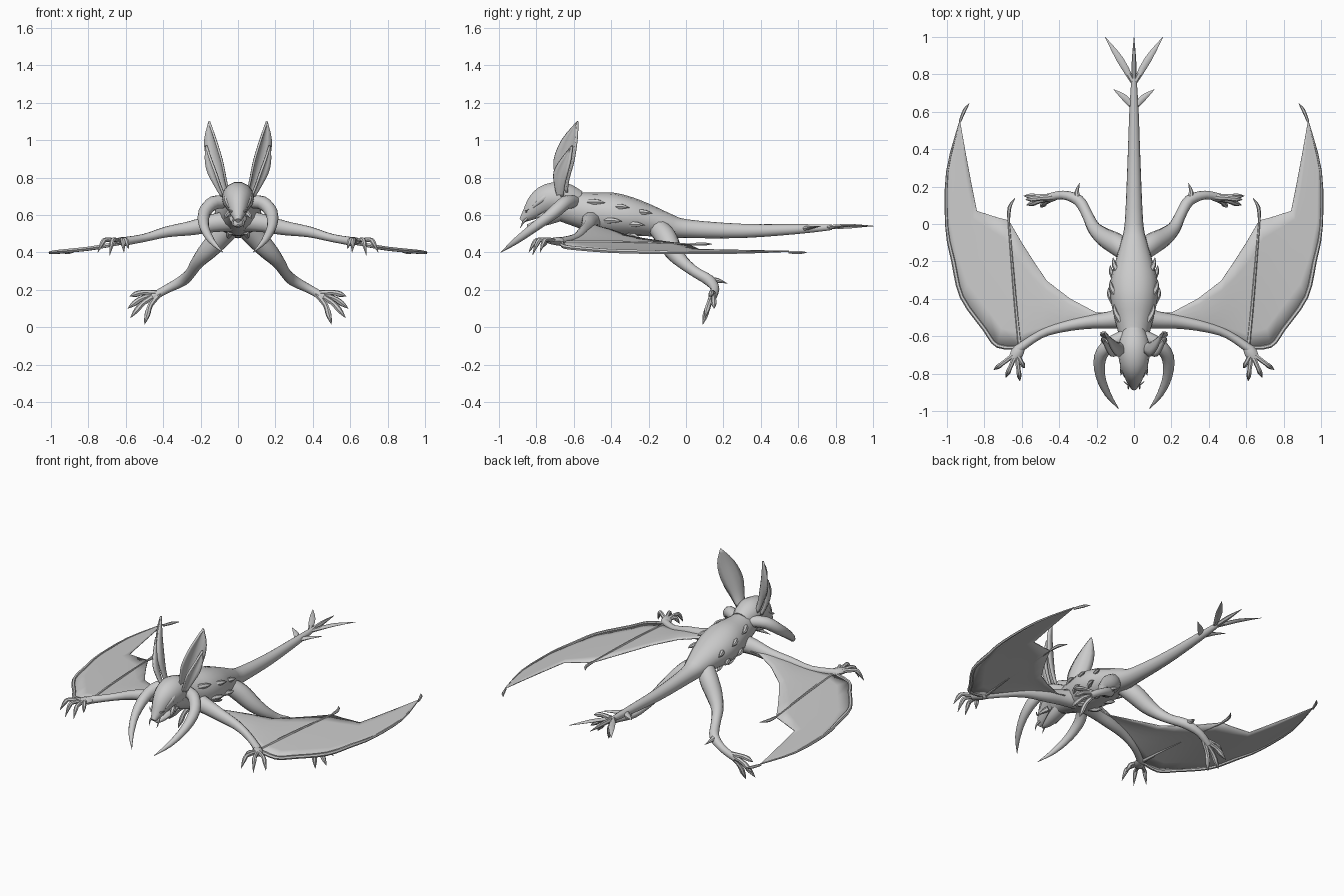
import bpy, bmesh, math
from mathutils import Vector

skin = bpy.data.materials.new("grey_skin")
skin.diffuse_color = (0.6, 0.6, 0.6, 1)


def finish(name, bm, mirror, thickness=0):
    bmesh.ops.recalc_face_normals(bm, faces=bm.faces)
    me = bpy.data.meshes.new(name)
    bm.to_mesh(me)
    bm.free()
    me.materials.append(skin)
    ob = bpy.data.objects.new(name, me)
    bpy.context.collection.objects.link(ob)
    if thickness:
        s = ob.modifiers.new("thickness", 'SOLIDIFY')
        s.thickness, s.offset = thickness, 0
    if mirror:
        ob.modifiers.new("mirror", 'MIRROR')
    return ob


def spline(pts, steps):
    """Smooth curve through points of any dimension."""
    out = []
    P = [Vector(p) for p in pts]
    for i in range(len(P) - 1):
        a, b, c, d = P[max(i - 1, 0)], P[i], P[i + 1], P[min(i + 2, len(P) - 1)]
        for k in range(steps):
            t = k / steps
            out.append(b + (c - a) * t / 2 + (a * 2 - b * 5 + c * 4 - d) * t * t / 2
                       + (b * 3 - a - c * 3 + d) * t ** 3 / 2)
    return out + [P[-1]]


def tube(name, pts, radii, mirror=True, sides=10, steps=3, up=(0, 0, 1)):
    """Sweep an ellipse along a path; a radius may be (width, height)."""
    radii = [r if isinstance(r, tuple) else (r, r) for r in radii]
    path = spline(pts, steps)
    size = spline([(r[0], r[1], 0) for r in radii], steps)
    bm = bmesh.new()
    rings = []
    for i, p in enumerate(path):
        t = path[min(i + 1, len(path) - 1)] - path[max(i - 1, 0)]
        side = t.cross(Vector(up)).normalized()
        top = side.cross(t).normalized()
        w, h = max(size[i].x, 0.001), max(size[i].y, 0.001)
        rings.append([bm.verts.new(p + side * w * math.cos(a) + top * h * math.sin(a))
                      for a in (2 * math.pi * k / sides for k in range(sides))])
    for a, b in zip(rings, rings[1:]):
        for k in range(sides):
            n = (k + 1) % sides
            bm.faces.new((a[k], a[n], b[n], b[k]))
    bm.faces.new(rings[0])
    bm.faces.new(rings[-1])
    return finish(name, bm, mirror)


def grid(name, rows, thickness):
    bm = bmesh.new()
    vs = [[bm.verts.new(p) for p in r] for r in rows]
    for a, b in zip(vs, vs[1:]):
        for k in range(len(a) - 1):
            bm.faces.new((a[k], a[k + 1], b[k + 1], b[k]))
    bmesh.ops.remove_doubles(bm, verts=bm.verts, dist=0.0005)
    return finish(name, bm, True, thickness)


def ear(name, spine, widths, across, cup):
    """Cupped leaf, open to the front and outside."""
    across = Vector(across).normalized()
    face = Vector((across.y, -across.x, 0))
    rows = [[p + across * w.x * u + face * cup * w.x * u * u for u in (-1, -.6, -.25, 0, .25, .6, 1)]
            for p, w in zip(spline(spine, 3), spline([(w, 0, 0) for w in widths], 3))]
    grid(name, rows, 0.012)


# Body and tail in one sweep
tube("body", [(0, -.70, .66), (0, -.60, .635), (0, -.50, .615), (0, -.40, .605), (0, -.30, .59),
              (0, -.20, .57), (0, -.10, .545), (0, 0, .527), (0, .3, .515), (0, .6, .525), (0, .78, .535)],
     [(.06, .08), (.08, .09), (.105, .105), (.125, .115), (.125, .105), (.10, .085), (.072, .065),
      (.05, .05), (.036, .038), (.025, .026), (.014, .015)], mirror=False, sides=16)
# Tail blades
tube("tail_tip", [(0, .75, .535), (0, .87, .54), (0, 1, .542)], [.012, (.012, .014), .001], mirror=False, sides=6)
tube("tail_blade", [(0, .75, .535), (.075, .88, .545), (.155, 1, .54)], [.012, (.019, .008), .001], sides=6)
tube("tail_barb", [(0, .62, .525), (.05, .675, .535), (.11, .72, .54)], [.015, (.017, .008), .001], sides=6)

# Head, jaw and face
tube("head", [(0, -.57, .67), (0, -.65, .69), (0, -.73, .685), (0, -.79, .65), (0, -.84, .605), (0, -.88, .57)],
     [(.06, .06), (.085, .085), (.08, .085), (.06, .07), (.038, .04), (.015, .014)], mirror=False, sides=14)
tube("jaw", [(0, -.66, .61), (0, -.74, .575), (0, -.81, .55), (0, -.85, .545)],
     [(.05, .04), (.045, .03), (.025, .018), (.006, .005)], mirror=False)
tube("brow", [(.04, -.70, .735), (.058, -.76, .69), (.045, -.82, .64)], [.01, .018, .006], sides=8)
tube("fang", [(.02, -.85, .58), (.03, -.87, .56), (.028, -.885, .53)], [.008, .006, .001], sides=6)
tube("cheek_spike", [(.045, -.74, .61), (.065, -.78, .595), (.07, -.81, .58)], [.018, .01, .001], sides=6)
tube("snout_spike", [(.015, -.83, .62), (.035, -.855, .62), (.055, -.84, .63)], [.008, .006, .001], sides=6)

# Tusks sweeping out, then forward and down
tube("tusk", [(.05, -.60, .67), (.13, -.645, .665), (.18, -.71, .61), (.18, -.81, .535), (.14, -.91, .46), (.08, -.99, .40)],
     [.035, .037, .034, .026, .017, .001])

# Two pairs of ears
ear("large_ear", [(.055, -.65, .72), (.075, -.65, .79), (.10, -.635, .89), (.13, -.61, 1.0), (.155, -.58, 1.10)],
    [.025, .042, .066, .05, .001], (.55, .75, 0), .5)
ear("small_ear", [(.075, -.67, .70), (.10, -.67, .76), (.125, -.66, .83), (.15, -.635, .90), (.17, -.61, .97)],
    [.018, .03, .042, .028, .001], (.45, .8, 0), .5)


# Wing membrane between leading and trailing edge
def wing_z(x):
    table = [(0, .56), (.2, .54), (.35, .52), (.5, .478), (.65, .445), (.8, .42), (1.01, .398)]
    for (a, za), (b, zb) in zip(table, table[1:]):
        if x <= b:
            return za + (zb - za) * (x - a) / (b - a)
    return .398


lead = [(.1, -.54), (.25, -.54), (.4, -.57), (.5, -.60), (.61, -.66), (.73, -.65), (.80, -.56),
        (.92, -.39), (.965, -.2), (1, -.02), (.998, .28), (.93, .55)]
trail = [(.1, -.47), (.2, -.475), (.34, -.40), (.465, -.305), (.53, -.21), (.60, -.10), (.67, .02),
         (.73, .035), (.84, .07), (.87, .22), (.9, .38), (.93, .55)]
rows = []
for a, b in zip(lead, trail):
    row = []
    for k in range(7):
        t = k / 6
        x, y = a[0] + (b[0] - a[0]) * t, a[1] + (b[1] - a[1]) * t
        row.append((x, y, wing_z(x) + .05 * t * (1 - t) * (1 - x)))
    rows.append(row)
grid("wing_membrane", rows, 0.006)

# Arm, wing fingers and wing claws
tube("arm", [(.04, -.50, .57), (.14, -.515, .555), (.25, -.525, .53), (.38, -.55, .51), (.50, -.59, .478), (.62, -.67, .457)],
     [.06, (.045, .05), (.036, .04), (.028, .03), (.022, .022), .024])
tube("wing_finger", [(.61, -.66, .452), (.64, -.35, .456), (.67, .02, .443)], [.012, .008, .006], sides=6)
tube("wing_edge", [(x, y, wing_z(x)) for x, y in lead[4:]], [.012] * 5 + [.009, .007, .004], sides=6)
tube("tip_claw", [(.93, .55, .40), (.905, .61, .40), (.88, .645, .40)], [.007, .009, .001], sides=6)
tube("inner_claw", [(.67, .02, .443), (.665, .09, .445), (.635, .14, .445)], [.007, .01, .001], sides=6)

# Hand with clawed digits
tube("palm", [(.60, -.65, .457), (.625, -.69, .46), (.65, -.73, .46)], [.022, (.034, .022), (.024, .014)], sides=8)
for x, y, z in [(.61, -.84, .40), (.685, -.82, .385), (.75, -.78, .40), (.585, -.77, .42)]:
    base = Vector((.63, -.69, .46))
    tip = Vector((x, y, z))
    knuckle = base.lerp(tip, .62)
    knuckle.z = .468
    end = base.lerp(tip, .8)
    end.z = .45
    tube("hand_digit", [base, knuckle, end, tip], [.014, .012, .013, .001], sides=7)

# Hind leg with heel spike and toes
tube("leg", [(.03, -.16, .54), (.09, -.11, .485), (.16, -.07, .41), (.215, -.02, .35), (.25, .05, .295),
             (.295, .125, .25), (.38, .155, .205), (.46, .14, .16)],
     [.05, .058, .05, .036, .029, .030, .023, .022], sides=12)
tube("heel_spike", [(.295, .12, .25), (.305, .17, .25), (.29, .22, .235)], [.022, .013, .001], sides=7)
for tip in [(.59, .15, .10), (.575, .10, .05), (.50, .09, .015), (.58, .13, .165)]:
    base, tip = Vector((.42, .145, .18)), Vector(tip)
    tube("toe", [base, base.lerp(tip, .45) + Vector((.012, 0, .012)), base.lerp(tip, .75) + Vector((.006, 0, .008)), tip],
         [.018, .014, .015, .001], sides=7)

# Backward spikes along the flanks and belly
for x, y, z in [(.085, -.49, .67), (.105, -.36, .645), (.09, -.24, .615), (.115, -.40, .57), (.105, -.28, .55)]:
    tube("flank_spike", [(x - .015, y - .03, z), (x + .015, y + .02, z), (x + .022, y + .06, z - .005)],
         [.018, .014, .001], sides=6)
for y in (-.42, -.30):
    tube("belly_spike", [(.04, y - .03, .515), (.05, y + .02, .49), (.055, y + .06, .475)], [.02, .015, .001], sides=6)

bpy.ops.object.select_all(action='SELECT')
bpy.context.view_layer.objects.active = bpy.data.objects["body"]
bpy.ops.object.shade_smooth_by_angle(angle=math.radians(45))
